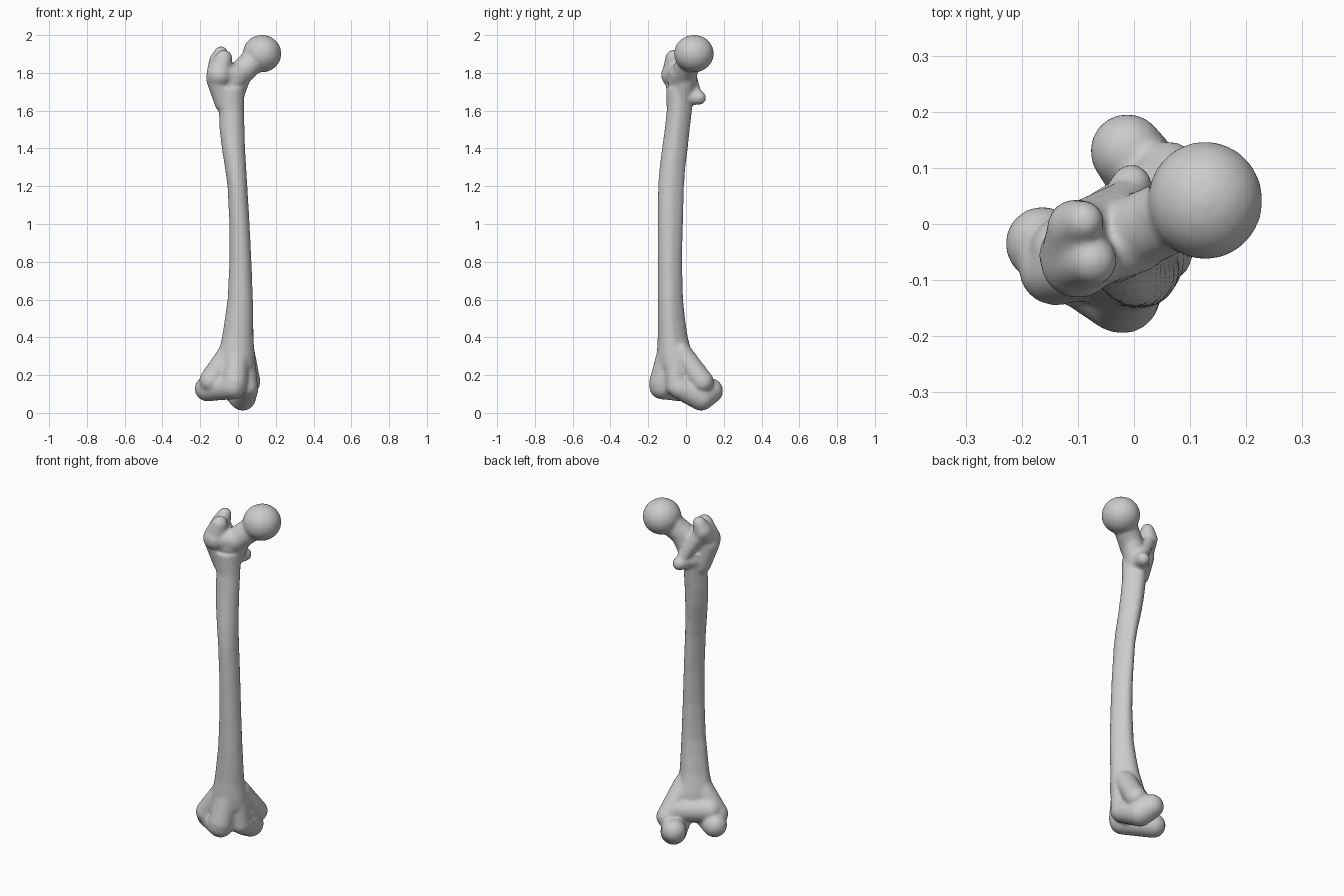
import bpy
import bmesh
import math
from mathutils import Matrix, Vector

default_cube = bpy.data.objects.get("Cube")
if default_cube:
    bpy.data.objects.remove(default_cube, do_unlink=True)

RING_SIDES = 40
LIMB_STEPS = 9

bone = bmesh.new()


def ball(centre, radii):
    """Add an ellipsoid to the bone."""
    matrix = Matrix.Translation(centre) @ Matrix.Diagonal((*radii, 1))
    bmesh.ops.create_icosphere(bone, subdivisions=3, radius=1, matrix=matrix)


def limb(start, start_radius, end, end_radius):
    """Add a tapered, round-ended mass between two points."""
    start, end = Vector(start), Vector(end)
    for step in range(LIMB_STEPS):
        t = step / (LIMB_STEPS - 1)
        radius = start_radius + (end_radius - start_radius) * t
        ball(start.lerp(end, t), (radius, radius, radius))


def loft(sections):
    """Add a closed tube through sections given as z and the x and y limits."""
    rings = []
    for z, x_min, x_max, y_min, y_max in sections:
        centre_x, radius_x = (x_max + x_min) / 2, (x_max - x_min) / 2
        centre_y, radius_y = (y_max + y_min) / 2, (y_max - y_min) / 2
        ring = []
        for side in range(RING_SIDES):
            angle = math.tau * side / RING_SIDES
            # The back narrows to a rough ridge
            narrowing = 1 - .28 * max(0, math.sin(angle))
            ring.append(bone.verts.new((
                centre_x + radius_x * math.cos(angle) * narrowing,
                centre_y + radius_y * math.sin(angle), z)))
        rings.append(ring)
    for lower, upper in zip(rings, rings[1:]):
        for side in range(RING_SIDES):
            following = (side + 1) % RING_SIDES
            bone.faces.new((lower[side], lower[following],
                            upper[following], upper[side]))
    bone.faces.new(list(reversed(rings[0])))
    bone.faces.new(rings[-1])


# Bowed shaft
loft([
    (.24, -.12, .09, -.15, .04),
    (.3, -.11, .09, -.155, .035),
    (.4, -.085, .082, -.15, .01),
    (.5, -.07, .082, -.15, -.005),
    (.6, -.056, .08, -.15, -.015),
    (.8, -.046, .072, -.15, -.02),
    (1, -.046, .062, -.15, -.016),
    (1.2, -.056, .05, -.148, -.01),
    (1.3, -.07, .044, -.14, -.003),
    (1.4, -.086, .038, -.127, .01),
    (1.5, -.098, .035, -.113, .02),
    (1.6, -.102, .033, -.102, .032),
    (1.72, -.12, .035, -.106, .04),
])

# Hip ball
ball((.127, .042, 1.902), (.103, .106, .1))

# Neck and the arch beneath it
limb((.1, .03, 1.88), .066, (-.03, -.03, 1.76), .068)
limb((.05, .02, 1.86), .05, (-.035, -.02, 1.68), .066)

# Greater trochanter: body, hooked tip, front crest and lower flare
limb((-.1, -.065, 1.79), .068, (-.105, -.005, 1.86), .05)
limb((-.105, -.005, 1.86), .05, (-.09, .005, 1.905), .037)
limb((-.1, -.06, 1.8), .066, (-.075, -.065, 1.878), .045)
limb((-.11, -.055, 1.77), .06, (-.075, -.04, 1.64), .05)
limb((-.1, -.06, 1.79), .062, (0, -.03, 1.79), .06)

# Lesser trochanter and the crest leading to it
limb((-.03, 0, 1.68), .05, (-.005, .069, 1.668), .038)
limb((-.1, 0, 1.85), .04, (-.015, .045, 1.7), .035)

# Lateral condyle
limb((-.163, -.035, .128), .067, (-.025, -.126, .14), .069)
limb((-.14, -.08, .17), .066, (-.03, -.07, .34), .06)

# Medial condyle, with its epicondyle
limb((-.012, .13, .117), .067, (.025, .08, .082), .071)
limb((.025, .08, .082), .071, (.05, -.03, .13), .06)
limb((.06, .088, .165), .06, (.03, -.03, .32), .06)

# Kneecap groove and the front flare above it
limb((-.02, -.128, .16), .068, (0, -.08, .35), .065)
limb((.05, -.05, .14), .056, (.03, -.06, .3), .06)
limb((-.01, -.08, .16), .068, (.03, -.03, .16), .066)

# Solid core above the notch
limb((-.12, -.05, .2), .066, (.04, .05, .2), .066)

bmesh.ops.recalc_face_normals(bone, faces=bone.faces[:])
mesh = bpy.data.meshes.new("thigh_bone")
bone.to_mesh(mesh)
bone.free()
thigh_bone = bpy.data.objects.new("thigh_bone", mesh)
bpy.context.collection.objects.link(thigh_bone)

# Fuse the masses into one skin and soften the joins
fuse = thigh_bone.modifiers.new("fuse", "REMESH")
fuse.mode = "VOXEL"
fuse.voxel_size = .008
fuse.use_smooth_shade = True
soften = thigh_bone.modifiers.new("soften", "SMOOTH")
soften.factor = .5
soften.iterations = 12

# Plain grey bone
grey = bpy.data.materials.new("bone_grey")
grey.use_nodes = True
colour = (.6, .6, .6, 1)
grey.diffuse_color = colour
grey.node_tree.nodes["Principled BSDF"].inputs["Base Color"].default_value = colour
mesh.materials.append(grey)
for face in mesh.polygons:
    face.use_smooth = True
